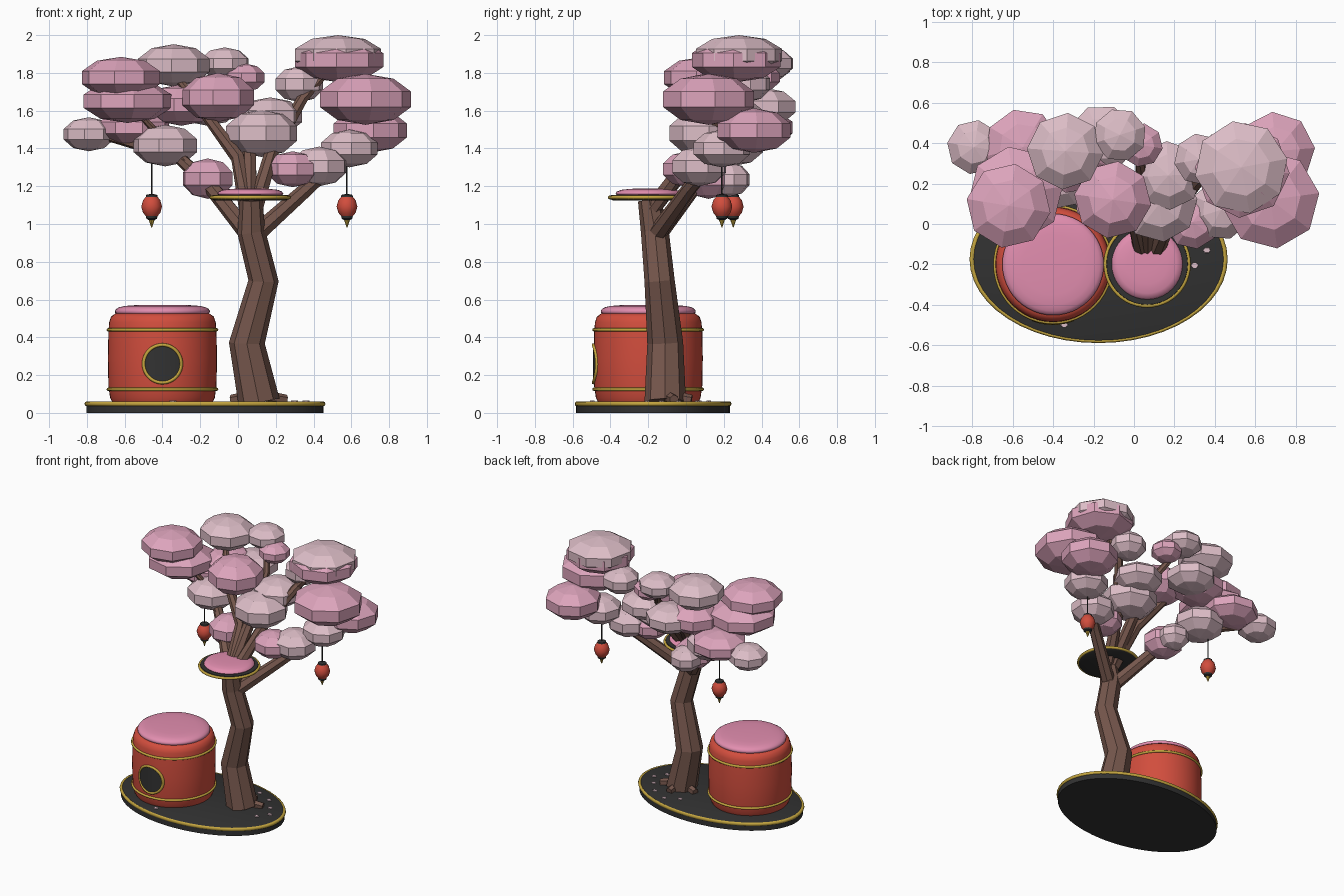
import bpy, bmesh, math, random
from mathutils import Vector

random.seed(4)


def mat(name, rgb):
    m = bpy.data.materials.new(name)
    m.diffuse_color = (*rgb, 1)
    return m


DARK = mat("charcoal", (0.032, 0.032, 0.032))
GOLD = mat("gold", (0.56, 0.38, 0.05))
RED = mat("lacquer red", (0.64, 0.075, 0.047))
CUSHION = mat("cushion pink", (0.76, 0.27, 0.43))
PINK = mat("blossom pink", (0.72, 0.37, 0.50))
PALE = mat("blossom pale", (0.72, 0.51, 0.57))
BARK = mat("bark brown", (0.18, 0.095, 0.073))


def finish(bm, name, material, smooth=False):
    bmesh.ops.recalc_face_normals(bm, faces=bm.faces)
    me = bpy.data.meshes.new(name)
    bm.to_mesh(me)
    bm.free()
    ob = bpy.data.objects.new(name, me)
    bpy.context.collection.objects.link(ob)
    me.materials.append(material)
    if smooth:
        bpy.ops.object.select_all(action='DESELECT')
        ob.select_set(True)
        bpy.context.view_layer.objects.active = ob
        bpy.ops.object.shade_smooth_by_angle(angle=math.radians(40))
    return ob


def lathe(name, profile, loc, material, n=40, sy=1.0, smooth=True):
    """Revolve (radius, z) points about z; open ends are capped."""
    bm = bmesh.new()
    rings = [[bm.verts.new((r * math.cos(2 * math.pi * i / n),
                            r * sy * math.sin(2 * math.pi * i / n), z))
              for i in range(n)] for r, z in profile]
    for a, b in zip(rings, rings[1:]):
        for i in range(n):
            j = (i + 1) % n
            bm.faces.new((a[i], a[j], b[j], b[i]))
    bm.faces.new(rings[0])
    bm.faces.new(rings[-1])
    ob = finish(bm, name, material, smooth)
    ob.location = loc
    return ob


def ring(name, R, r, loc, material=GOLD, ry=None):
    """Thin torus, optionally elliptical."""
    bpy.ops.mesh.primitive_torus_add(major_radius=R, minor_radius=r, location=loc,
                                     major_segments=48, minor_segments=8)
    ob = bpy.context.object
    ob.name = name
    ob.scale.y = (ry or R) / R
    ob.data.materials.append(material)
    bpy.ops.object.shade_smooth_by_angle(angle=math.radians(60))
    return ob


def limb(name, pts, n=7):
    """Faceted tapered tube through (x, y, z, radius) points."""
    bm = bmesh.new()
    P = [Vector(p[:3]) for p in pts]
    rings = []
    for k, p in enumerate(P):
        d = (P[min(k + 1, len(P) - 1)] - P[max(k - 1, 0)]).normalized()
        u = d.cross(Vector((0, 1, 0.05))).normalized()
        v = d.cross(u)
        rings.append([bm.verts.new(p + pts[k][3] * (u * math.cos(t) + v * math.sin(t)))
                      for t in (2 * math.pi * i / n for i in range(n))])
    for a, b in zip(rings, rings[1:]):
        for i in range(n):
            j = (i + 1) % n
            bm.faces.new((a[i], a[j], b[j], b[i]))
    bm.faces.new(rings[0])
    bm.faces.new(rings[-1])
    return finish(bm, name, BARK)


# oval base with gold edge
BX, BY = -0.175, -0.174
lathe("base", [(0.628, 0), (0.628, 0.055), (0.61, 0.06)], (BX, BY, 0), DARK, 64, 0.65)
ring("base_trim", 0.625, 0.013, (BX, BY, 0.048), ry=0.406)

# drum house
HX, HY = -0.4, -0.2
lathe("drum_house", [(0.265, 0.055), (0.277, 0.08), (0.286, 0.14), (0.289, 0.29),
                     (0.286, 0.43), (0.282, 0.48), (0.272, 0.51), (0.25, 0.525)],
      (HX, HY, 0), RED, 48)
lathe("drum_cushion", [(0.235, 0.515), (0.25, 0.53), (0.251, 0.54), (0.245, 0.55),
                       (0.23, 0.559), (0.2, 0.566), (0.15, 0.57), (0.05, 0.572)],
      (HX, HY, 0), CUSHION, 48)
for z in (0.125, 0.44):
    ring("drum_band", 0.287, 0.009, (HX, HY, z))

# round doorway, a plate wrapped on the drum wall
bm = bmesh.new()
bmesh.ops.create_grid(bm, x_segments=12, y_segments=12, size=1)
for v in bm.verts:
    a, b = v.co.x, v.co.y
    x = 0.1 * a * math.sqrt(1 - b * b / 2)
    z = 0.1 * b * math.sqrt(1 - a * a / 2)
    v.co = (HX + x, HY - math.sqrt(0.292 ** 2 - x * x), 0.26 + z)
finish(bm, "doorway", DARK, True)
trim = ring("doorway_trim", 0.1, 0.009, (0, 0, 0))
for v in trim.data.vertices:
    x, y, h = v.co
    v.co = (HX + x, HY - math.sqrt(0.29 ** 2 - x * x) - h, 0.26 + y)

# trunk, roots and branches
limb("trunk", [(0.112, -0.11, 0.055, 0.11), (0.047, -0.11, 0.37, 0.095),
               (0.135, -0.14, 0.7, 0.08), (0.07, -0.165, 0.96, 0.074),
               (0.07, -0.195, 1.13, 0.06)], 8)
for a in (20, 85, 160):
    c, s = math.cos(math.radians(a)), math.sin(math.radians(a))
    limb("root", [(0.11 + 0.05 * c, -0.11 + 0.05 * s, 0.085, 0.032),
                  (0.11 + 0.155 * c, -0.11 + 0.14 * s, 0.07, 0.026)], 6)
limb("left_branch", [(0.07, -0.16, 0.93, 0.05), (-0.13, 0.03, 1.18, 0.042),
                     (-0.32, 0.2, 1.36, 0.034), (-0.75, 0.37, 1.48, 0.022)])
limb("right_branch", [(0.09, -0.16, 0.94, 0.05), (0.37, 0.02, 1.19, 0.04),
                      (0.6, 0.2, 1.4, 0.028), (0.7, 0.3, 1.5, 0.02)])
limb("upper_left_branch", [(0.05, -0.18, 1.08, 0.045), (0.0, 0.03, 1.35, 0.038),
                           (-0.2, 0.14, 1.62, 0.028), (-0.34, 0.34, 1.8, 0.018)])
limb("upper_middle_branch", [(0.06, -0.18, 1.08, 0.045), (0.06, 0.06, 1.38, 0.038),
                             (0.03, 0.3, 1.65, 0.025), (-0.05, 0.42, 1.8, 0.018)])
limb("upper_right_branch", [(0.09, -0.18, 1.08, 0.045), (0.18, 0.04, 1.38, 0.038),
                            (0.34, 0.24, 1.66, 0.03), (0.5, 0.28, 1.84, 0.018)])
limb("side_twig", [(-0.25, 0.14, 1.3, 0.025), (-0.4, 0.22, 1.45, 0.02),
                   (-0.58, 0.16, 1.65, 0.015)])

# perch with cushion
PX, PY = 0.065, -0.198
lathe("perch", [(0.19, 1.125), (0.206, 1.133), (0.2, 1.153)], (PX, PY, 0), DARK, 40)
ring("perch_trim", 0.206, 0.01, (PX, PY, 1.141))
lathe("perch_cushion", [(0.165, 1.15), (0.175, 1.16), (0.168, 1.172), (0.145, 1.181),
                        (0.1, 1.186), (0.05, 1.188)], (PX, PY, 0), CUSHION, 40)

# blossom clusters: x, y, z, radius, half height
PALES = [(.53, .28, 1.895, .232, .105), (.59, .19, 1.4, .15, .1), (.43, .07, 1.305, .15, .105),
         (.125, .1, 1.48, .19, .125), (.17, .24, 1.57, .17, .1), (-.07, .44, 1.85, .132, .085),
         (-.34, .36, 1.84, .19, .112), (-.79, .38, 1.475, .135, .09), (-.385, .24, 1.415, .172, .11),
         (.325, .32, 1.74, .128, .095), (-.16, .42, 1.62, .17, .1), (-.16, .23, 1.235, .11, .09)]
PINKS = [(.675, .12, 1.66, .243, .135), (.7, .36, 1.495, .195, .118), (.29, .01, 1.29, .135, .095),
         (.535, .265, 1.868, .235, .118), (-.105, .12, 1.67, .192, .13), (.035, .39, 1.775, .108, .075),
         (-.62, .09, 1.775, .21, .11), (-.585, .15, 1.65, .235, .115), (-.55, .38, 1.51, .19, .1),
         (-.16, .12, 1.24, .138, .107), (-.3, .33, 1.63, .18, .11)]
for material, group in ((PALE, PALES), (PINK, PINKS)):
    for x, y, z, r, h in group:
        bm = bmesh.new()
        bmesh.ops.create_uvsphere(bm, u_segments=8, v_segments=5, radius=1)
        ob = finish(bm, "blossom", material)
        ob.location = (x, y, z)
        ob.scale = (r * 1.05, r * 1.05, h)
        ob.rotation_euler = (0, 0, random.uniform(0, 0.78))

# hanging lanterns
for x, y in ((-0.457, 0.25), (0.577, 0.19)):
    p = (x, y, 0)
    lathe("lantern_cord", [(0.004, 1.14), (0.004, 1.38)], p, DARK, 6)
    lathe("lantern_body", [(0.03, 1.04), (0.046, 1.06), (0.055, 1.092), (0.046, 1.125),
                           (0.03, 1.145)], p, RED, 12)
    lathe("lantern_cap", [(0.032, 1.136), (0.03, 1.154), (0.012, 1.158)], p, DARK, 12)
    lathe("lantern_foot", [(0.014, 1.02), (0.028, 1.028), (0.032, 1.046)], p, DARK, 12)
    lathe("lantern_tassel", [(0.002, 0.982), (0.017, 1.026)], p, GOLD, 8)

# fallen petals
for x, y in ((0.36, -0.13), (0.3, -0.205), (0.3, -0.04), (-0.345, -0.497),
             (0.22, 0.06), (0.0, 0.07), (0.1, 0.12)):
    lathe("petal", [(0.02, 0.058), (0.018, 0.065)], (x, y, 0), PALE, 6, 0.75, False)
